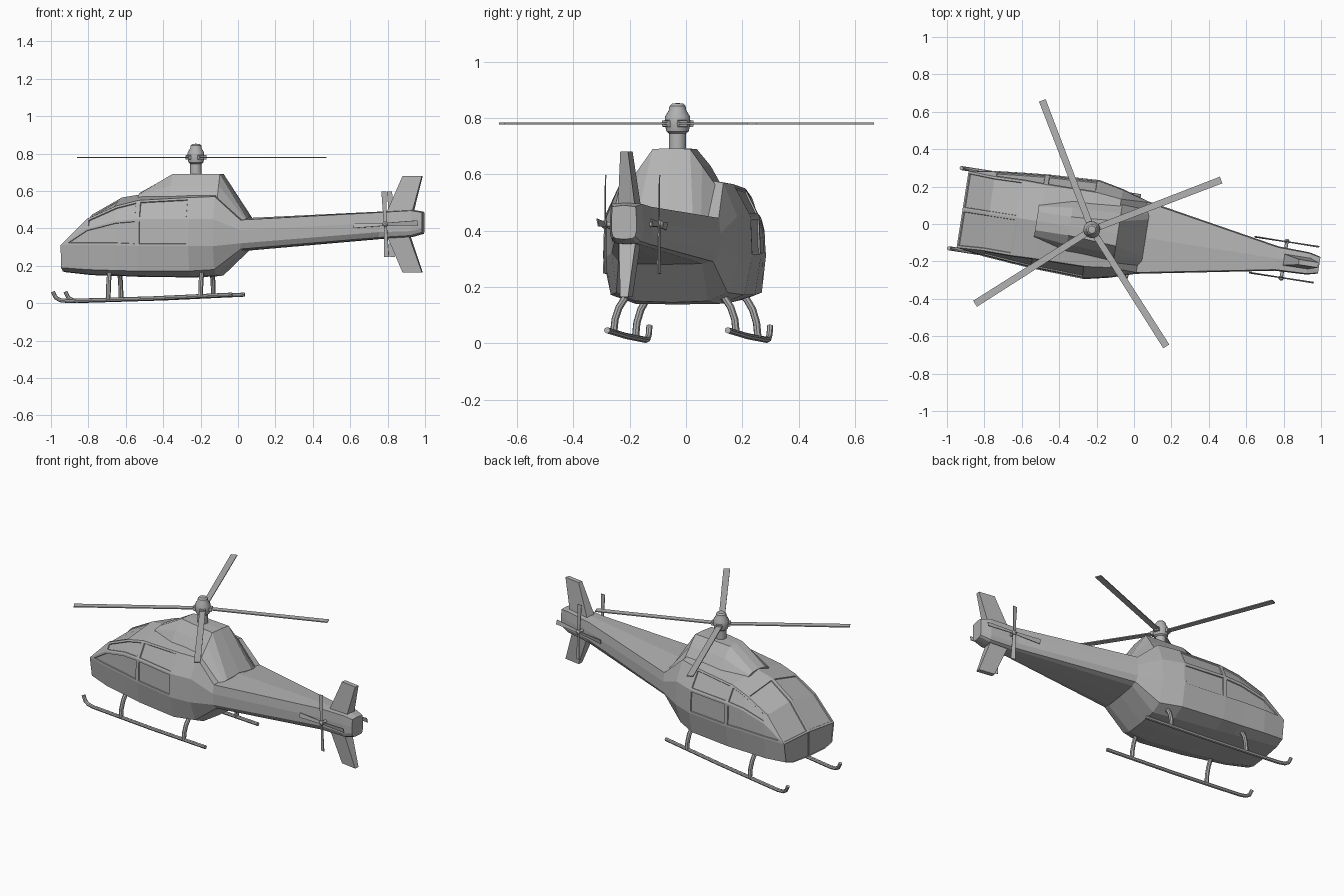
import bpy, bmesh, math
from mathutils import Matrix, Vector

if "Cube" in bpy.data.objects:
    bpy.data.objects.remove(bpy.data.objects["Cube"])

# Single paint colour
paint = bpy.data.materials.new("plain_grey")
paint.use_nodes = True
paint.diffuse_color = (0.45, 0.45, 0.45, 1)
paint.node_tree.nodes["Principled BSDF"].inputs["Base Color"].default_value = paint.diffuse_color

# Aircraft frame: +x to the tail, origin under the mast
FRAME = Matrix.Translation((-0.225, -0.03, 0)) @ Matrix.Rotation(math.radians(-8.9), 4, 'Z')


def place(obj, smooth=False):
    obj.matrix_world = FRAME
    obj.data.materials.append(paint)
    bpy.ops.object.select_all(action='DESELECT')
    obj.select_set(True)
    bpy.context.view_layer.objects.active = obj
    if obj.type == 'CURVE':
        bpy.ops.object.convert(target='MESH')
    if smooth:
        bpy.ops.object.shade_smooth_by_angle(angle=math.radians(35))
    return obj


def finish(name, bm, smooth=False):
    mesh = bpy.data.meshes.new(name)
    bm.to_mesh(mesh)
    bm.free()
    obj = bpy.data.objects.new(name, mesh)
    bpy.context.collection.objects.link(obj)
    return place(obj, smooth)


def half_loft(stations):
    """Loft left-hand half sections (width, height) along x, with end caps."""
    bm, faces, known = bmesh.new(), {}, {}

    def vert(co):
        if co not in known:
            known[co] = bm.verts.new(co)
        return known[co]

    def face(key, verts):
        verts = list(dict.fromkeys(verts))
        if len(verts) > 2:
            faces[key] = bm.faces.new(verts)

    rings = [[vert((x, w, z)) for w, z in section] for x, section in stations]
    for i, (a, b) in enumerate(zip(rings, rings[1:])):
        for j in range(len(a) - 1):
            face((i, j), (a[j], a[j + 1], b[j + 1], b[j]))
    face("nose", rings[0][::-1])
    face("tail", rings[-1])
    return bm, faces


def mirrored(obj):
    mod = obj.modifiers.new("mirror", 'MIRROR')
    mod.use_axis = (False, True, False)
    mod.merge_threshold = 0.0005
    return obj


def tapered_box(name, root, tip, matrix=Matrix()):
    """Box between two rectangles, each (x0, x1, half_y, z)."""
    bm = bmesh.new()
    ends = []
    for x0, x1, h, z in (root, tip):
        ends.append([bm.verts.new(matrix @ Vector(p)) for p in
                     ((x0, -h, z), (x1, -h, z), (x1, h, z), (x0, h, z))])
    a, b = ends
    bm.faces.new(a[::-1])
    bm.faces.new(b)
    for k in range(4):
        n = (k + 1) % 4
        bm.faces.new((a[k], a[n], b[n], b[k]))
    bmesh.ops.recalc_face_normals(bm, faces=bm.faces[:])
    return finish(name, bm)


def lathe(name, profile, matrix=Matrix()):
    bm = bmesh.new()
    vs = [bm.verts.new((r, 0, z)) for r, z in profile]
    es = [bm.edges.new(p) for p in zip(vs, vs[1:])]
    bmesh.ops.spin(bm, geom=vs + es, cent=(0, 0, 0), axis=(0, 0, 1),
                   angle=math.tau, steps=16)
    bmesh.ops.remove_doubles(bm, verts=bm.verts[:], dist=0.0002)
    bmesh.ops.recalc_face_normals(bm, faces=bm.faces[:])
    bm.transform(matrix)
    return finish(name, bm, True)


def tube(name, points, radius):
    curve = bpy.data.curves.new(name, 'CURVE')
    curve.dimensions = '3D'
    curve.bevel_depth = radius
    curve.bevel_resolution = 2
    curve.use_fill_caps = True
    spline = curve.splines.new('POLY')
    spline.points.add(len(points) - 1)
    for p, co in zip(spline.points, points):
        p.co = (*co, 1)
    obj = bpy.data.objects.new(name, curve)
    bpy.context.collection.objects.link(obj)
    return place(obj, True)


# Fuselage and boom: keel, floor, chine, belt, sill, roof edge, roof centre
fuselage = [
    (-.70, [(0, .165), (.13, .17), (.19, .19), (.207, .31), (.207, .31), (.207, .31), (0, .32)]),
    (-.56, [(0, .15), (.15, .155), (.215, .18), (.23, .31), (.225, .40), (.20, .45), (0, .475)]),
    (-.40, [(0, .145), (.15, .15), (.225, .175), (.245, .31), (.24, .44), (.203, .52), (0, .565)]),
    (-.28, [(0, .14), (.15, .145), (.235, .172), (.255, .305), (.25, .45), (.20, .55), (0, .585)]),
    (0, [(0, .138), (.15, .14), (.24, .172), (.268, .305), (.262, .45), (.20, .565), (0, .60)]),
    (.13, [(0, .145), (.13, .15), (.20, .18), (.24, .305), (.235, .45), (.185, .57), (0, .60)]),
    (.27, [(0, .28), (.13, .283), (.17, .29), (.195, .32), (.197, .39), (.19, .445), (0, .455)]),
    (1.0, [(0, .343), (.04, .345), (.055, .352), (.066, .38), (.066, .43), (.06, .485), (0, .49)]),
    (1.17, [(0, .353), (.035, .355), (.05, .362), (.06, .385), (.06, .44), (.055, .495), (0, .50)]),
    (1.23, [(0, .37), (.03, .372), (.04, .38), (.045, .40), (.045, .44), (.042, .485), (0, .49)]),
]
bm, f = half_loft(fuselage)
# Recessed panes: nose, windscreen, front door, front window, rear door, rear window
panes = [["nose"], [(0, 5), (1, 5)], [(0, 3), (1, 3), (2, 3)],
         [(1, 4), (2, 4)], [(3, 3)], [(3, 4)]]
for keys in panes:
    bmesh.ops.inset_region(bm, faces=[f[k] for k in keys], thickness=0.012,
                           depth=0, use_even_offset=True, use_boundary=True)
    bmesh.ops.inset_region(bm, faces=[f[k] for k in keys], thickness=0.002,
                           depth=-0.006, use_even_offset=True, use_boundary=True)
mirrored(finish("fuselage", bm))

# Engine cowling
bm, f = half_loft([
    (-.30, [(.09, .56), (.08, .575), (.05, .585), (0, .592)]),
    (-.12, [(.14, .56), (.10, .63), (.05, .69), (0, .692)]),
    (.14, [(.16, .56), (.11, .63), (.067, .69), (0, .692)]),
    (.29, [(.15, .43), (.13, .445), (.10, .455), (0, .465)]),
])
mirrored(finish("engine_cowling", bm))

# Main rotor
lathe("rotor_mast", [(0, .66), (.031, .66), (.031, .745), (.04, .752), (.045, .775),
                     (.045, .805), (.031, .828), (.029, .842), (.02, .851), (0, .853)])
for n, deg in enumerate((29.9, 119.9, 221.3, -48.6)):
    turn = (Matrix.Translation((0, 0, .78)) @ Matrix.Rotation(math.radians(deg), 4, 'Z')
            @ Matrix.Rotation(math.pi / 2, 4, 'Y'))
    tapered_box(f"main_blade_{n + 1}", (-.003, .003, .017, .03), (-.003, .003, .019, .74), turn)
    tapered_box(f"blade_grip_{n + 1}", (-.014, .014, .016, .02), (-.011, .011, .016, .055), turn)

# Tail fins
tapered_box("upper_fin", (1.03, 1.17, .032, .47), (1.12, 1.225, .014, .68))
tapered_box("lower_fin", (1.03, 1.15, .032, .38), (1.12, 1.225, .014, .165))

for side, label in ((1, "left"), (-1, "right")):
    # Tail rotors
    hub = Matrix.Translation((1.04, 0, .422)) @ Matrix.Rotation(-side * math.pi / 2, 4, 'X')
    lathe(f"{label}_tail_rotor_hub", [(0, .04), (.009, .04), (.009, .09), (.014, .092),
                                      (.014, .104), (.006, .112), (0, .113)], hub)
    for n in range(4):
        turn = (Matrix.Translation((1.04, side * .097, .422))
                @ Matrix.Rotation(n * math.pi / 2 - .04, 4, 'Y')
                @ Matrix.Rotation(.2, 4, 'Z'))
        tapered_box(f"{label}_tail_blade_{n + 1}", (-.008, .008, .002, 0),
                    (-.014, .014, .002, .175), turn)

    # Landing skids and their bowed struts
    v = side * .217
    tube(f"{label}_skid", [(.23, v, .046), (-.20, v, .026), (-.66, v, .012), (-.70, v, .016),
                           (-.725, v, .03), (-.74, v, .062)], .011)
    for u, end in ((-.44, "front"), (.06, "rear")):
        foot = .02 if u < 0 else .038
        arc = [(u, side * (.12 + .1 * math.sin(t * math.pi / 10)),
                foot + (.19 - foot) * math.cos(t * math.pi / 10)) for t in range(6)]
        tube(f"{label}_{end}_strut", arc, .013)
